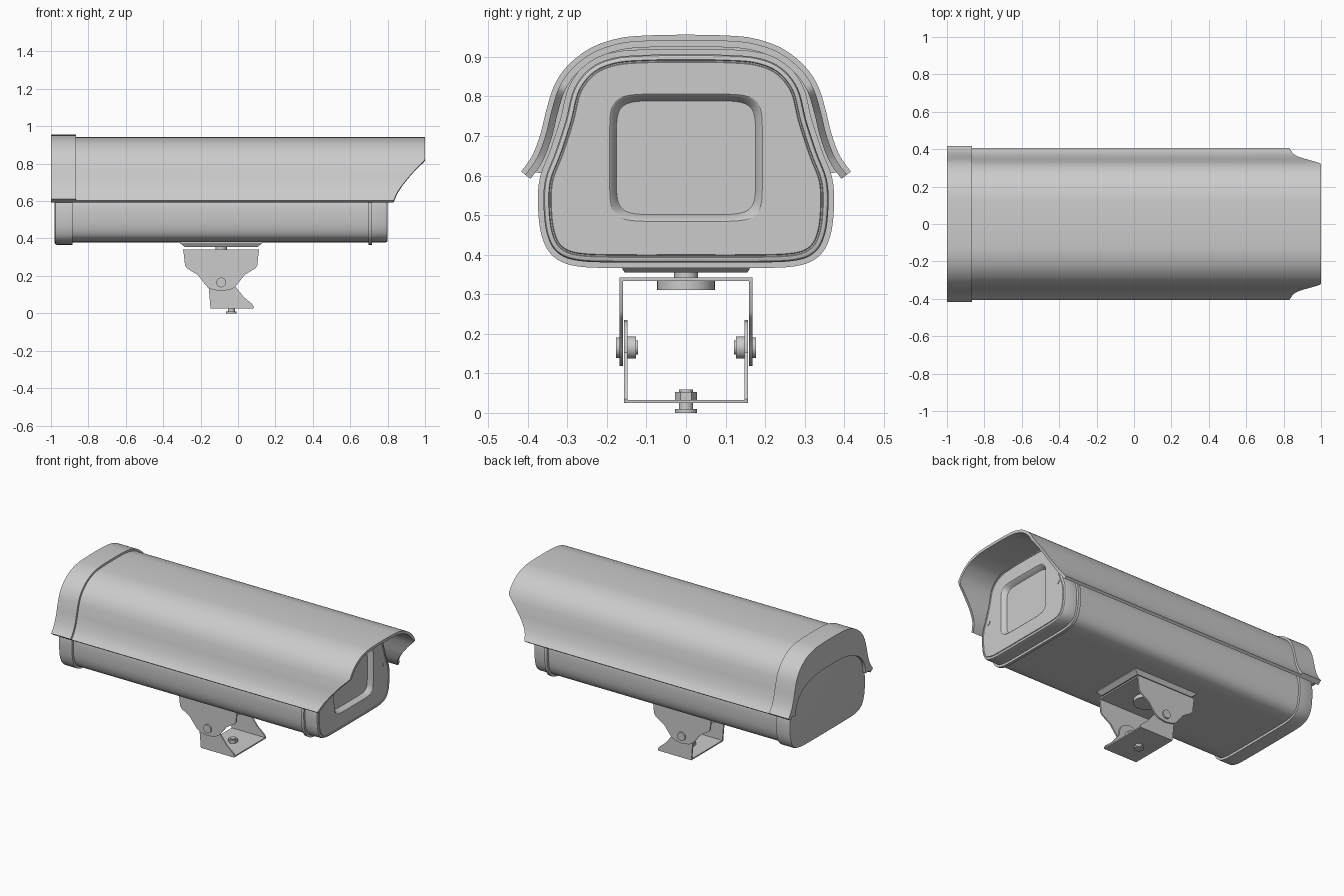
import bpy, bmesh
from math import radians, sin, cos, atan2, pi
from mathutils import Vector

if "Cube" in bpy.data.objects:
    bpy.data.objects.remove(bpy.data.objects["Cube"])


def make(name, verts, faces):
    bm = bmesh.new()
    vs = [bm.verts.new(v) for v in verts]
    for f in faces:
        bm.faces.new([vs[i] for i in f])
    bmesh.ops.recalc_face_normals(bm, faces=bm.faces)
    me = bpy.data.meshes.new(name)
    bm.to_mesh(me)
    bm.free()
    ob = bpy.data.objects.new(name, me)
    bpy.context.collection.objects.link(ob)
    return ob


def spline(pts, closed, n=5):
    """Smooth curve through (y, z) points."""
    p = [Vector(q) for q in pts]
    c = len(p)
    get = (lambda i: p[i % c]) if closed else (lambda i: p[min(max(i, 0), c - 1)])
    out = []
    for i in range(c if closed else c - 1):
        a, b, d, e = (get(i + k) for k in (-1, 0, 1, 2))
        for j in range(n):
            t = j / n
            out.append(0.5 * (2 * b + (d - a) * t + (2 * a - 5 * b + 4 * d - e) * t ** 2
                              + (3 * b - a - 3 * d + e) * t ** 3))
    if not closed:
        out.append(p[-1])
    return out


def offset(prof, d, closed):
    n, out = len(prof), []
    for i, p in enumerate(prof):
        a = prof[i - 1] if closed or i else p
        b = prof[(i + 1) % n] if closed or i < n - 1 else p
        t = (b - a).normalized()
        out.append(p + d * Vector((t.y, -t.x)))
    return out


def loft(name, rings):
    n = len(rings[0])
    faces = [(k * n + i, k * n + (i + 1) % n, (k + 1) * n + (i + 1) % n, (k + 1) * n + i)
             for k in range(len(rings) - 1) for i in range(n)]
    faces += [tuple(range(n)), tuple(range((len(rings) - 1) * n, len(rings) * n))]
    return make(name, [v for r in rings for v in r], faces)


def shell(name, outer, inner, x0, front):
    """Open solid sheet between two profiles, front edge x given by height."""
    n, faces = len(outer), []
    verts = [v for o, i in zip(outer, inner) for v in
             ((x0, *o), (front(o.y), *o), (front(o.y), *i), (x0, *i))]
    for k in range(n - 1):
        for a in range(4):
            b = (a + 1) % 4
            faces.append((4 * k + a, 4 * k + b, 4 * k + 4 + b, 4 * k + 4 + a))
    faces += [(0, 1, 2, 3), tuple(4 * n - 4 + a for a in range(4))]
    return make(name, verts, faces)


def prism(name, pts, y0, y1):
    return loft(name, [[(x, y, z) for x, z in pts] for y in (y0, y1)])


def disc(name, centre, axis, r, length, sides=32):
    rot = {'x': (0, pi / 2, 0), 'y': (pi / 2, 0, 0), 'z': (0, 0, 0)}[axis]
    bpy.ops.mesh.primitive_cylinder_add(vertices=sides, radius=r, depth=length,
                                        location=centre, rotation=rot)
    bpy.context.object.name = name


def mirrored(half):
    return half + [(-y, z) for y, z in reversed(half[:-1])]


# Housing body with end caps, front rib and recessed window
half = [(0, .38), (.15, .38), (.27, .384), (.325, .405), (.351, .45), (.36, .52), (.356, .59),
        (.33, .66), (.304, .74), (.283, .82), (.24, .873), (.18, .898), (.1, .905), (0, .906)]
body = spline(half + [(-y, z) for y, z in reversed(half[1:-1])], True)


def section(x, d):
    return [(x, *p) for p in offset(body, d, True)]


def window(x, a, b, zc=.645):
    ring = []
    for p in body:
        t = atan2(p.y - zc, p.x)
        r = (abs(cos(t) / a) ** 7 + abs(sin(t) / b) ** 7) ** (-1 / 7)
        ring.append((x, r * cos(t), zc + r * sin(t)))
    return ring


rings = [section(x, d) for x, d in (
    (-.98, .003), (-.977, .010), (-.967, .014), (-.885, .014), (-.885, 0), (.698, 0),
    (.698, .014), (.716, .014), (.716, 0), (.79, 0), (.797, -.003), (.8, -.009),
    (.8, -.013), (.796, -.015), (.796, -.018), (.8, -.02))]
rings += [window(.8, .193, .161), window(.796, .188, .156),
          window(.775, .179, .147), window(.77, .176, .144)]
loft("housing_body", rings)
for s in (-1, 1):
    disc("face_screw", (.799, s * .299, .625), 'x', .0135, .008, 24)

# Sunshield hood with raked front edge and thicker rear collar
arc = [(.417, .61), (.389, .65), (.368, .705), (.352, .77), (.332, .83), (.297, .88),
       (.24, .923), (.17, .947), (.1, .954), (0, .956)]
outer = spline(mirrored(arc), False)
rake = [(.58, .82), (.6, .83), (.65, .853), (.695, .885), (.76, .94), (.82, 1), (2, 1)]


def rake_x(z):
    for (z0, x0), (z1, x1) in zip(rake, rake[1:]):
        if z <= z1:
            return x0 + (x1 - x0) * (z - z0) / (z1 - z0)


hood_out = offset(outer, -.013, False)
hood_in = offset(outer, -.03, False)
shell("hood", hood_out, hood_in, -.87, rake_x)
shell("hood_collar", outer, hood_in, -1, lambda z: -.865)

# Rear plate of the collar with an arched opening
arch = [(.345, .605), (.342, .63), (.335, .66), (.32, .69), (.295, .72), (.255, .748),
        (.2, .77), (.135, .784), (.07, .789), (0, .79)]
shell("collar_back_plate", outer, spline(mirrored(arch), False), -1, lambda z: -.982)


# Tapered mounting pad under the body
def rect(x0, x1, y, z):
    return [(x0, -y, z), (x1, -y, z), (x1, y, z), (x0, y, z)]


loft("mount_pad", [rect(-.31, .13, .168, .383), rect(-.31, .13, .168, .375),
                   rect(-.285, .105, .155, .355)])
disc("swivel_disc", (-.09, 0, .323), 'z', .073, .024, 40)
disc("swivel_stem", (-.09, 0, .345), 'z', .03, .04)

# Upper and lower U brackets
PX, PZ = -.09, .165


def pivot_arc(r, a0, a1, n=12):
    return [(PX + r * cos(radians(a0 + (a1 - a0) * i / n)),
             PZ + r * sin(radians(a0 + (a1 - a0) * i / n))) for i in range(n + 1)]


upper = [(-.293, .342), (-.283, .255), (-.272, .24), (-.215, .205), (-.18, .16), (-.163, .14),
         (-.14, .127), (-.09, .118), (-.04, .127), (-.017, .14), (.0, .16), (.035, .205),
         (.092, .24), (.103, .255), (.112, .342)]
lower = [(-.147, .025), (.083, .025), (.085, .035), (.075, .05), (.03, .088)]
lower += pivot_arc(.07, -10, 190) + [(-.155, .12)]
prism("upper_bracket_top", [(-.293, .342), (.112, .342), (.112, .333), (-.293, .333)], -.165, .165)
prism("lower_bracket_base", [(-.147, .025), (.083, .025), (.083, .033), (-.147, .033)], -.152, .152)
for s in (-1, 1):
    prism("upper_bracket_side", upper, s * .168, s * .159)
    prism("lower_bracket_side", lower, s * .157, s * .148)
    disc("pivot_bolt_head", (PX, s * .169, PZ), 'y', .026, .016)
    disc("pivot_nut", (PX, s * .138, PZ), 'y', .028, .024)
    disc("pivot_bolt_end", (PX, s * .125, PZ), 'y', .018, .008)

# Base bolt
BX = -.035
disc("base_bolt_head", (BX, 0, .005), 'z', .028, .01)
disc("base_bolt_shank", (BX, 0, .03), 'z', .018, .058)
disc("base_bolt_nut", (BX, 0, .042), 'z', .028, .022, 6)

# Smooth shading with crisp edges
bpy.ops.object.select_all(action='SELECT')
bpy.context.view_layer.objects.active = bpy.data.objects["housing_body"]
bpy.ops.object.shade_smooth_by_angle(angle=radians(32))
